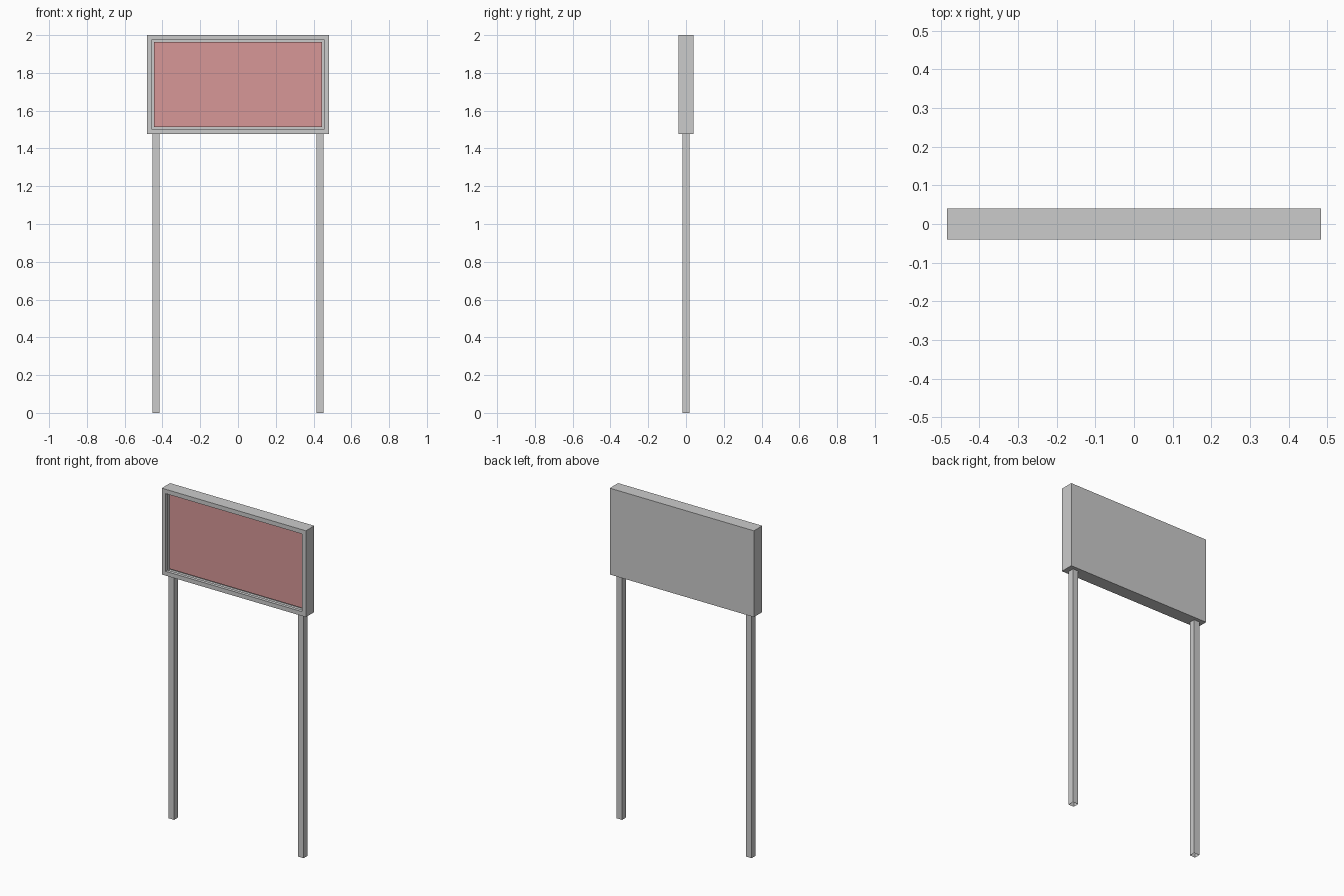
import bpy, bmesh
from mathutils import Vector, Matrix

if "Cube" in bpy.data.objects:
    bpy.data.objects.remove(bpy.data.objects["Cube"])

W, DEPTH = 0.483, 0.04          # board half width and half depth
Z0, Z1 = 1.477, 2.0             # board bottom and top
RIM, RECESS = 0.037, 0.02       # frame border width, panel recess depth
POST_X, POST_R = 0.434, 0.0185  # post position and half width


def box(name, lo, hi, edit=None):
    lo, hi = Vector(lo), Vector(hi)
    bm = bmesh.new()
    size = hi - lo
    bmesh.ops.create_cube(bm, size=1, matrix=Matrix.Translation((lo + hi) / 2)
                          @ Matrix.Diagonal((*size, 1)))
    bm.normal_update()
    if edit:
        edit(bm)
    mesh = bpy.data.meshes.new(name)
    bm.to_mesh(mesh)
    bm.free()
    obj = bpy.data.objects.new(name, mesh)
    bpy.context.collection.objects.link(obj)
    return obj


def recess_front(bm):
    # rim, then recess walls; the floor is the separate panel
    front = min(bm.faces, key=lambda f: f.normal.y)
    bmesh.ops.inset_region(bm, faces=[front], thickness=RIM)
    ring = bmesh.ops.extrude_discrete_faces(bm, faces=[front])["faces"]
    bmesh.ops.translate(bm, verts=ring[0].verts, vec=(0, RECESS, 0))
    bmesh.ops.delete(bm, geom=ring, context="FACES_ONLY")


def open_ends(bm):
    ends = [f for f in bm.faces if abs(f.normal.z) > 0.5]
    bmesh.ops.delete(bm, geom=ends, context="FACES_ONLY")


def keep_front(bm):
    rest = [f for f in bm.faces if f.normal.y > -0.5]
    bmesh.ops.delete(bm, geom=rest, context="FACES")


# Sign frame with recessed front
box("sign_frame", (-W, -DEPTH, Z0), (W, DEPTH, Z1), recess_front)

# Coloured panel closing the recess
panel = box("sign_panel", (-W + RIM, -DEPTH + RECESS, Z0 + RIM),
            (W - RIM, DEPTH, Z1 - RIM), keep_front)
red = bpy.data.materials.new("panel_red")
red.diffuse_color = (0.68, 0.31, 0.31, 1)
red.use_nodes = True
red.node_tree.nodes["Principled BSDF"].inputs["Base Color"].default_value = red.diffuse_color
panel.data.materials.append(red)

# Hollow square posts
for side, x in (("left", -POST_X), ("right", POST_X)):
    box(side + "_post", (x - POST_R, -POST_R, 0), (x + POST_R, POST_R, Z0), open_ends)
